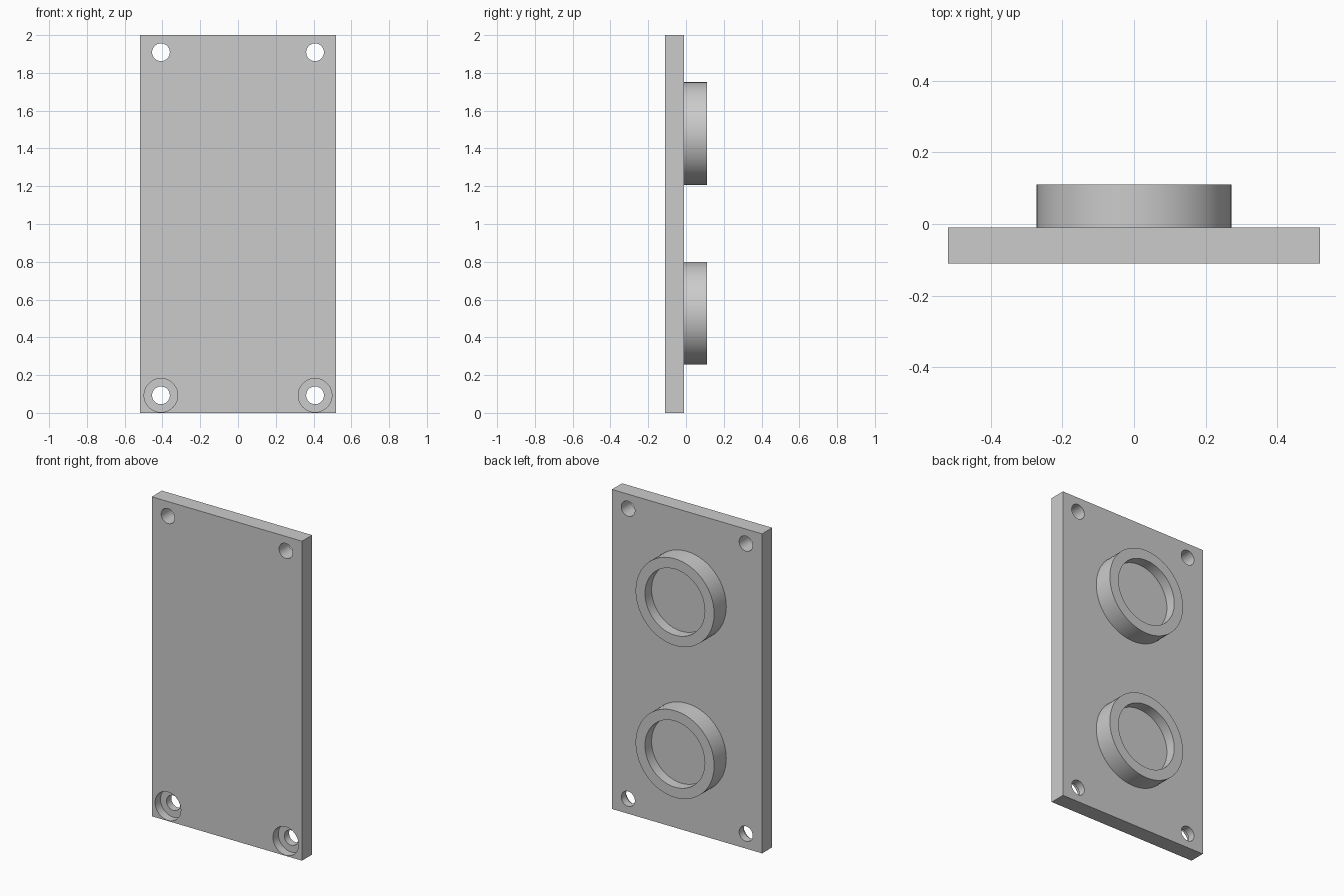
import bpy, bmesh
from math import tau, radians
from mathutils import Vector

cube = bpy.data.objects.get("Cube")
if cube:
    bpy.data.objects.remove(cube, do_unlink=True)

GREY = (0.6, 0.6, 0.6, 1.0)
grey = bpy.data.materials.new("plain grey")
grey.use_nodes = True
grey.diffuse_color = GREY
grey.node_tree.nodes["Principled BSDF"].inputs["Base Color"].default_value = GREY

WIDTH, HEIGHT = 1.04, 2.0
FRONT, BACK, RIM = -0.11, -0.01, 0.11


def add_object(name, bm):
    bmesh.ops.recalc_face_normals(bm, faces=bm.faces)
    mesh = bpy.data.meshes.new(name)
    bm.to_mesh(mesh)
    bm.free()
    mesh.materials.append(grey)
    obj = bpy.data.objects.new(name, mesh)
    bpy.context.collection.objects.link(obj)
    return obj


def lathe(name, profile, x, z, steps=64):
    """Turn (radius, y) points about an axis along y."""
    bm = bmesh.new()
    verts = [bm.verts.new((r, y, 0)) for r, y in profile]
    edges = [bm.edges.new(pair) for pair in zip(verts, verts[1:])]
    bmesh.ops.spin(bm, geom=verts + edges, cent=(0, 0, 0), axis=(0, 1, 0),
                   angle=tau, steps=steps)
    bmesh.ops.remove_doubles(bm, verts=bm.verts, dist=0.0001)
    bmesh.ops.translate(bm, verts=bm.verts, vec=Vector((x, 0, z)))
    return add_object(name, bm)


def smooth(obj):
    bpy.ops.object.select_all(action="DESELECT")
    obj.select_set(True)
    bpy.context.view_layer.objects.active = obj
    bpy.ops.object.shade_smooth_by_angle(angle=radians(30))


# Flat mounting plate
bm = bmesh.new()
bmesh.ops.create_cube(bm, size=1)
bmesh.ops.scale(bm, verts=bm.verts, vec=(WIDTH, BACK - FRONT, HEIGHT))
bmesh.ops.translate(bm, verts=bm.verts,
                    vec=(0, (FRONT + BACK) / 2, HEIGHT / 2))
plate = add_object("mounting_plate", bm)

# Screw holes: plain at the top, counterbored from the front at the bottom
HOLE, BORE, STEP = 0.047, 0.089, -0.057
plain = [(0, -0.2), (HOLE, -0.2), (HOLE, 0.1), (0, 0.1)]
stepped = [(0, -0.2), (BORE, -0.2), (BORE, STEP),
           (HOLE, STEP), (HOLE, 0.1), (0, 0.1)]
for side, x in (("left", 0.408), ("right", -0.408)):
    for level, z, profile in (("upper", 1.909, plain), ("lower", 0.093, stepped)):
        cutter = lathe(f"{level}_{side}_hole_cutter", profile, x, z, 48)
        cutter.hide_render = True
        cut = plate.modifiers.new("screw hole", "BOOLEAN")
        cut.operation, cut.solver, cut.object = "DIFFERENCE", "EXACT", cutter
        bpy.context.view_layer.objects.active = plate
        bpy.ops.object.modifier_apply(modifier=cut.name)
        bpy.data.objects.remove(cutter, do_unlink=True)
smooth(plate)

# Round raised cups on the back
OUTER, INNER, FLOOR = 0.272, 0.207, 0.045
cup = [(0, BACK - 0.01), (OUTER, BACK - 0.01), (OUTER, RIM),
       (INNER, RIM), (INNER, FLOOR), (0, FLOOR)]
for level, z in (("upper", 1.479), ("lower", 0.528)):
    smooth(lathe(f"{level}_round_cup", cup, 0, z))
